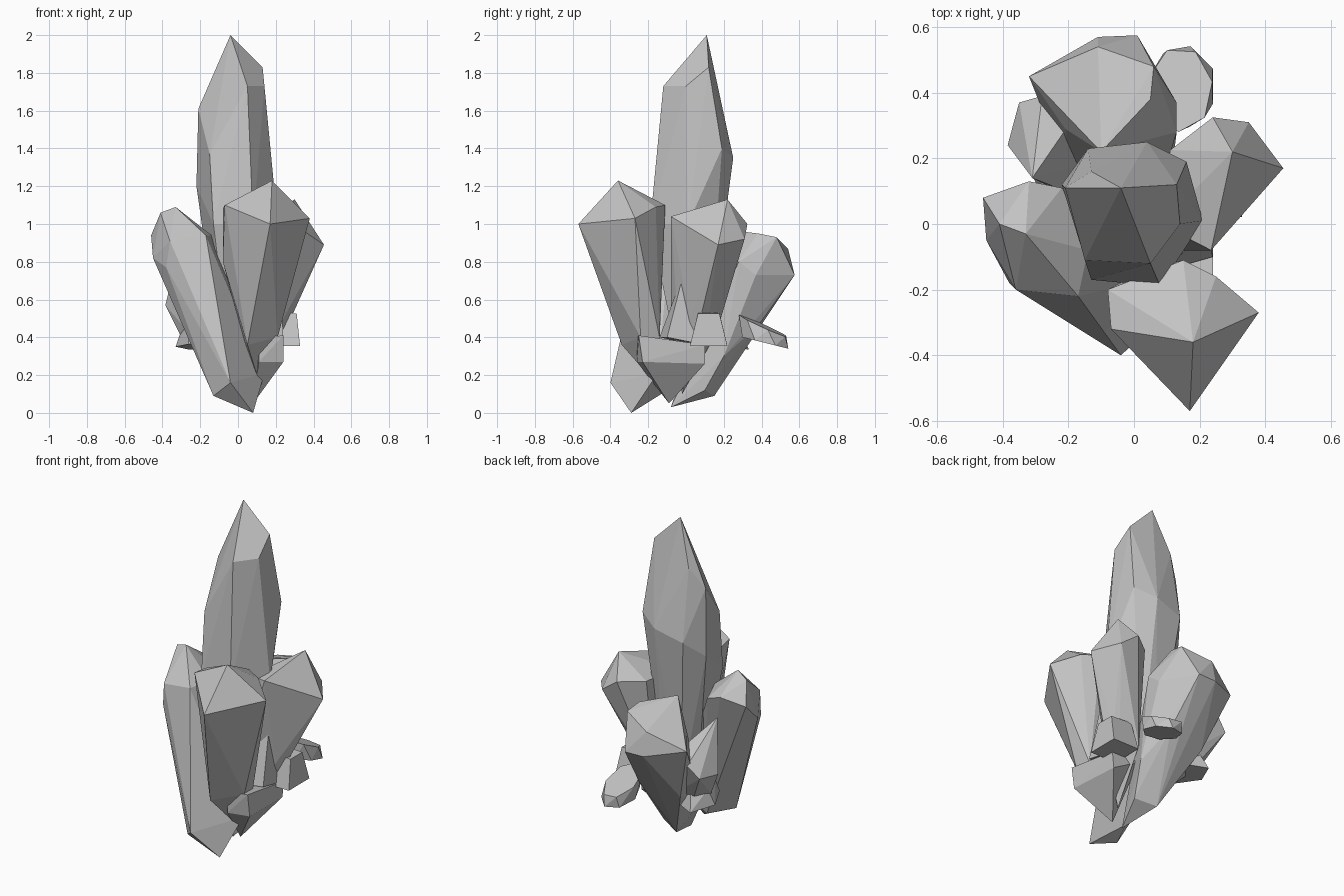
import bpy
import bmesh
from math import sin, cos, tau
from mathutils import Vector

default_cube = bpy.data.objects.get("Cube")
if default_cube:
    bpy.data.objects.remove(default_cube, do_unlink=True)

# One plain stone colour
STONE = (0.55, 0.55, 0.55, 1.0)
stone = bpy.data.materials.new("grey crystal")
stone.use_nodes = True
stone.diffuse_color = STONE
shader = stone.node_tree.nodes["Principled BSDF"]
shader.inputs["Base Color"].default_value = STONE
shader.inputs["Roughness"].default_value = 0.8


def ring(center, radius_x, radius_y, sides=6, turn=0.0, tilt=(0, 0)):
    """Points of a flat polygon, optionally sloped along x and y."""
    points = []
    for i in range(sides):
        angle = tau * (i + turn) / sides
        dx, dy = radius_x * cos(angle), radius_y * sin(angle)
        points.append(Vector(center) + Vector((dx, dy, dx * tilt[0] + dy * tilt[1])))
    return points


def facet(name, *groups):
    """Flat-faced solid wrapped around groups of corner points."""
    bm = bmesh.new()
    for group in groups:
        for point in group:
            bm.verts.new(point)
    hull = bmesh.ops.convex_hull(bm, input=bm.verts[:])
    loose = {g for g in hull["geom_interior"] + hull["geom_unused"]
             if isinstance(g, bmesh.types.BMVert)}
    bmesh.ops.delete(bm, geom=list(loose), context="VERTS")
    bmesh.ops.dissolve_limit(bm, angle_limit=0.05, verts=bm.verts[:], edges=bm.edges[:])
    bmesh.ops.recalc_face_normals(bm, faces=bm.faces[:])
    mesh = bpy.data.meshes.new(name)
    bm.to_mesh(mesh)
    bm.free()
    mesh.materials.append(stone)
    obj = bpy.data.objects.new(name, mesh)
    bpy.context.collection.objects.link(obj)
    return obj


# Tall centre crystal: tip, uneven shoulders, wide waist, narrow root
facet("centre_crystal",
      [(-.04, .11, 2)],
      [(.05, -.12, 1.73), (.14, 0, 1.73), (.13, .12, 1.83),
       (-.13, .16, 1.73), (-.21, .11, 1.61), (-.15, -.11, 1.37)],
      [(.04, .25, 1.35), (.16, .19, 1.4), (-.14, .23, 1.3)],
      [(-.13, -.17, 1), (.08, -.19, 1), (.21, .01, 1), (-.22, .12, 1.2)],
      ring((0, .03, .35), .1, .1))

# Leaning crystal at the front
facet("front_crystal",
      [(.18, -.36, 1.23)],
      [(-.07, -.32, 1.1), (.17, -.57, 1), (.38, -.27, 1.03),
       (.25, -.16, 1.09), (.15, -.11, 1.1), (-.08, -.2, 1.08)],
      [(-.08, -.2, .8)],
      [(.05, -.34, .36), (.21, -.24, .4), (.2, -.14, .4), (.03, -.14, .38)],
      [(.1, -.2, .2)])

# Long crystal leaning to the left, its pointed foot touching the ground
facet("left_crystal",
      [(-.33, -.03, 1.09), (-.41, 0, 1.06)],
      [(-.36, -.2, .91), (-.17, -.22, .94), (-.14, -.08, .94),
       (-.22, .11, .94), (-.32, .13, .98), (-.46, .08, .94)],
      [(-.45, -.05, .82), (-.38, -.18, .77)],
      [(-.04, -.4, .16), (-.13, -.3, .09), (.14, -.15, .21), (-.05, -.13, .1)],
      [(.08, -.29, 0)])

# Crystal leaning to the right
facet("right_crystal",
      [(.3, .22, 1.13)],
      [(.235, -.08, 1.04), (.455, .17, .89), (.35, .31, .92),
       (.24, .325, 1), (.11, .225, 1), (.08, 0, 1)],
      [(.24, .02, .5), (.25, .12, .5), (.1, .16, .42), (.05, -.08, .4)],
      [(.1, -.02, .1)])

# Thin shard growing up the side of the right crystal
facet("right_shard",
      [(.22, -.01, .75)],
      [(.24, -.1, .4), (.24, .1, .36), (.1, .1, .35), (.1, -.14, .4)])

# Blunt root under the right side
facet("right_root",
      [(.11, -.26, .4), (.24, -.25, .41), (.24, .1, .36), (.05, .1, .36)],
      [(.11, -.26, .27), (.24, -.23, .27), (.23, .1, .26)],
      [(.17, -.14, .19), (.08, -.09, .05)])

# Broad crystal leaning backwards, running down to its root
facet("back_crystal",
      [(-.1, .22, .97)],
      [(-.11, .54, .87), (.06, .48, .93), (-.32, .45, .77), (.05, .38, .95)],
      [(-.11, .57, .73), (.01, .575, .73), (.13, .37, .73),
       (.13, .28, .8), (-.21, .29, .8)],
      [(-.2, .34, .42), (.05, .38, .46), (.12, .2, .3), (-.18, .1, .3)],
      [(-.04, .15, .09), (.08, .1, .12), (.02, -.08, .03)])

# Short crystal between the left and back ones
facet("back_left_crystal",
      [(-.31, .14, .86)],
      [(-.385, .24, .57), (-.35, .37, .58), (-.28, .39, .65), (-.2, .3, .72)],
      ring((-.2, .2, .42), .11, .1),
      [(-.08, .05, .2)])

# Small stumps sprouting from the sides
facet("right_stump",
      ring((.24, .12, .53), .1, .08, 4, .5, (-.05, 0)),
      ring((.24, .12, .355), .125, .14, 4, .5))
facet("back_right_stump",
      ring((.14, .41, .46), .1, .13, 7, .2, (-.1, -.45)),
      ring((.15, .42, .37), .1, .125, 7, .5, (0, -.25)))
facet("back_left_stump",
      ring((-.23, .19, .45), .07, .1, 5, .3, (0, -.2)),
      ring((-.23, .19, .35), .1, .15, 5, .5, (0, -.1)))
